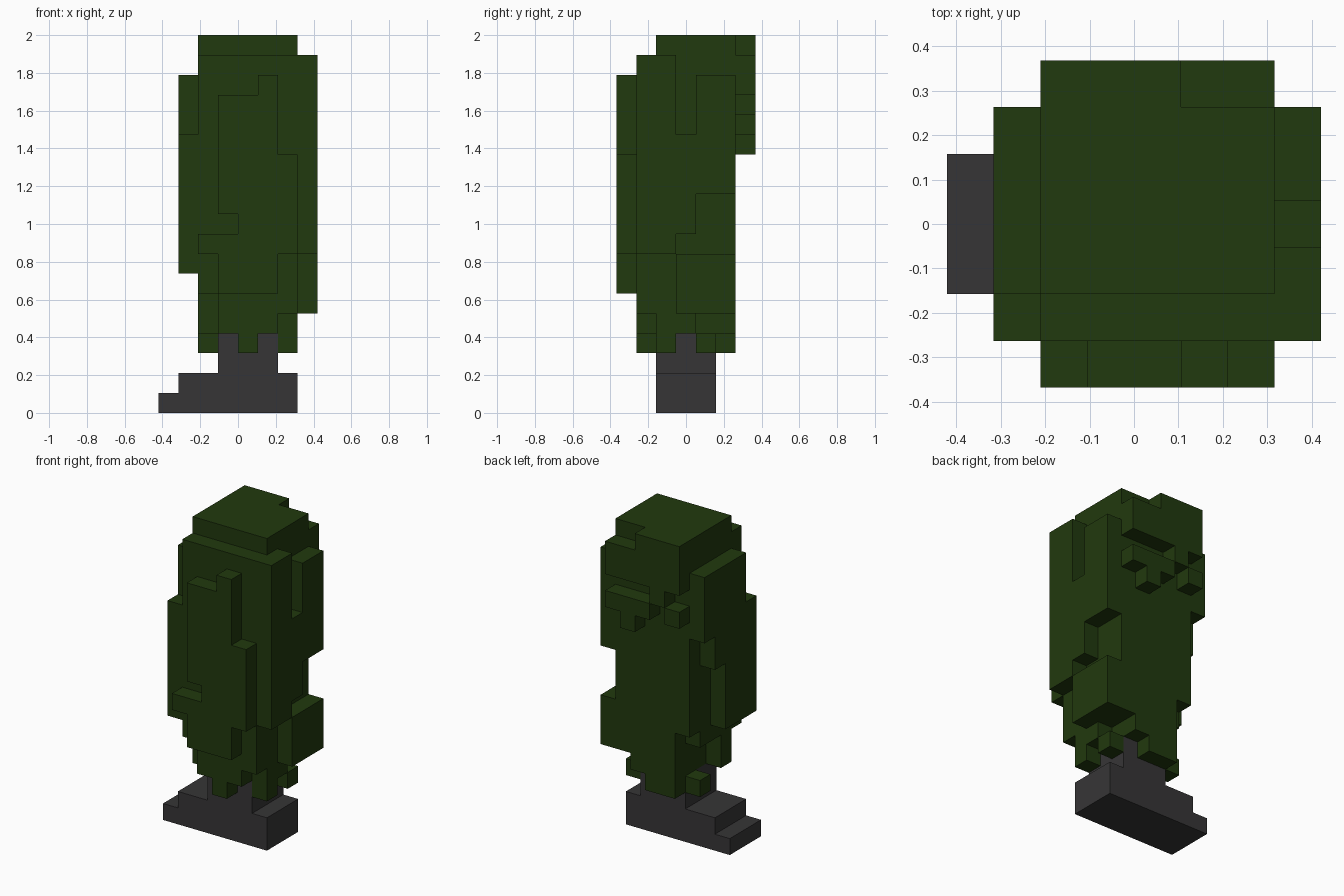
import bpy, bmesh, math
from mathutils import Vector

if "Cube" in bpy.data.objects:
    bpy.data.objects.remove(bpy.data.objects["Cube"])

V = 2 / 19                      # edge of one block
ORIGIN = Vector((4, 3.5, 0))    # grid point that sits at the world origin


def material(name, rgb):
    m = bpy.data.materials.new(name)
    m.diffuse_color = (*rgb, 1)
    m.use_nodes = True
    m.node_tree.nodes["Principled BSDF"].inputs["Base Color"].default_value = m.diffuse_color
    return m


def box(xs, ys, zs):
    """All grid cells of a block, given its three spans."""
    return {(x, y, z) for x in range(*xs) for y in range(*ys) for z in range(*zs)}


def clump(axis, row, *spans):
    """One block thick relief on a side: start, end, bottom, top of each patch."""
    flat = (row, row + 1)
    cells = set()
    for a, b, low, high in spans:
        cells |= box(flat, (a, b), (low, high)) if axis == "x" else box((a, b), flat, (low, high))
    return cells


def shell(name, cells, mat):
    """Join blocks into one shell and merge its flat faces."""
    bm = bmesh.new()
    for c in cells:
        for axis in range(3):
            for side in (0, 1):
                n = list(c)
                n[axis] += 2 * side - 1
                if tuple(n) in cells:
                    continue
                u, w = (axis + 1) % 3, (axis + 2) % 3
                loop = []
                for du, dw in ((0, 0), (1, 0), (1, 1), (0, 1)):
                    p = Vector(c)
                    p[axis] += side
                    p[u] += du
                    p[w] += dw
                    loop.append(bm.verts.new((p - ORIGIN) * V))
                bm.faces.new(loop if side else loop[::-1])
    bmesh.ops.remove_doubles(bm, verts=bm.verts, dist=1e-4)
    bmesh.ops.dissolve_limit(bm, angle_limit=math.radians(1), verts=bm.verts, edges=bm.edges)
    me = bpy.data.meshes.new(name)
    bm.to_mesh(me)
    bm.free()
    me.materials.append(mat)
    bpy.context.collection.objects.link(bpy.data.objects.new(name, me))


green = material("dark green", (0.0152, 0.041, 0.0044))
grey = material("dark grey", (0.037, 0.036, 0.037))

# stepped foot and trunk
trunk = set()
for left, right, low, high in ((0, 7, 0, 1), (1, 7, 1, 2), (3, 6, 2, 4)):
    trunk |= box((left, right), (2, 5), (low, high))
shell("trunk_base", trunk, grey)

# foliage core, tapering at the bottom, and its cap
leaves = box((2, 7), (1, 6), (7, 18)) | box((2, 7), (2, 6), (18, 19))
leaves |= box((3, 7), (1, 6), (5, 7)) | box((3, 6), (1, 6), (4, 5))

# ragged bottom: columns hanging from the core
for x, y, low in ((2, 1, 6), (2, 2, 4), (2, 3, 6), (2, 4, 6), (4, 1, 3),
                  (3, 5, 3), (4, 5, 3), (6, 2, 3), (6, 3, 4)):
    leaves |= box((x, x + 1), (y, y + 1), (low, 7))
leaves |= {(2, 4, 3), (6, 4, 3)}    # loose twigs

# clumps on the four sides
leaves |= clump("y", 0, (3, 6, 6, 8), (2, 7, 8, 9), (4, 7, 9, 13), (3, 6, 10, 16), (5, 6, 16, 17))
leaves |= clump("x", 1, (1, 2, 7, 14), (2, 4, 7, 17), (4, 5, 11, 17), (5, 6, 13, 17))
leaves |= clump("x", 7, (1, 3, 8, 18), (3, 4, 9, 14), (4, 6, 11, 17), (3, 6, 5, 8))
leaves |= clump("y", 6, (2, 7, 16, 18), (2, 5, 18, 19), (3, 4, 15, 16),
                (4, 7, 14, 15), (5, 6, 13, 14), (2, 3, 14, 15))
shell("foliage", leaves, green)
